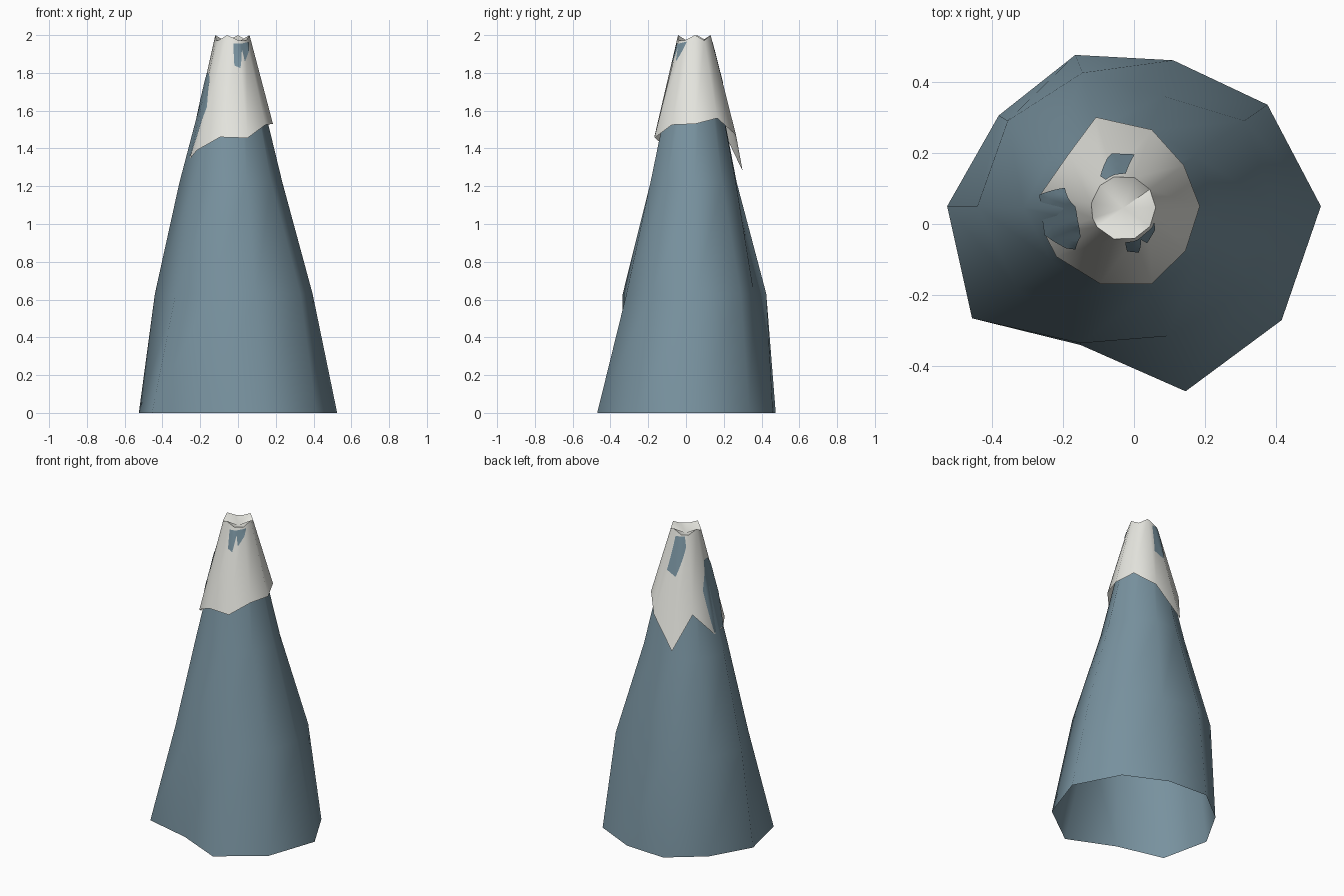
import bpy, bmesh
from math import sin, cos, radians, atan2, pi
from mathutils import Vector
from mathutils.bvhtree import BVHTree

if "Cube" in bpy.data.objects:
    bpy.data.objects.remove(bpy.data.objects["Cube"])

CX, CY = -0.03, 0.045


def material(name, rgb):
    m = bpy.data.materials.new(name)
    m.diffuse_color = (*rgb, 1)
    m.use_nodes = True
    m.node_tree.nodes["Principled BSDF"].inputs["Base Color"].default_value = m.diffuse_color
    return m


ROCK = material("rock", (0.19, 0.29, 0.35))
SNOW = material("snow", (0.80, 0.80, 0.75))


def polar(angle, r, z):
    return Vector((CX + r * cos(angle), CY + r * sin(angle), z))


def finish(bm, name, mat, angle=50):
    me = bpy.data.meshes.new(name)
    bm.to_mesh(me)
    bm.free()
    ob = bpy.data.objects.new(name, me)
    bpy.context.collection.objects.link(ob)
    me.materials.append(mat)
    bpy.ops.object.select_all(action='DESELECT')
    ob.select_set(True)
    bpy.context.view_layer.objects.active = ob
    bpy.ops.object.shade_smooth_by_angle(angle=radians(angle))
    return ob


def loft(rings):
    """Skin a list of equal-length rings, top and bottom left open."""
    bm = bmesh.new()
    rows = [[bm.verts.new(p) for p in ring] for ring in rings]
    for a, b in zip(rows, rows[1:]):
        for i in range(len(a)):
            j = (i + 1) % len(a)
            bm.faces.new((a[j], a[i], b[i], b[j]))
    return bm, rows


# Rock body: irregular ten-sided base, listed clockwise from +x
base = [(.525, .05), (.415, -.27), (.145, -.47), (-.15, -.34), (-.455, -.265),
        (-.525, .05), (-.38, .305), (-.165, .475), (.11, .46), (.375, .335)]
middle = [(.395, .05), (.33, -.18), (.095, -.315), (-.15, -.335), (-.33, -.18),
          (-.44, .05), (-.355, .29), (-.145, .425), (.08, .36), (.31, .29)]
upper = [.265, .255, .245, .245, .25, .28, .25, .235, .23, .25]
rings = [[Vector((x, y, 0)) for x, y in base],
         [Vector((x, y, .63)) for x, y in middle],
         [polar(-i * pi / 5, r, 1.22) for i, r in enumerate(upper)],
         [polar(-i * pi / 5, .084, 1.965) for i in range(10)]]
bm, _ = loft(rings)
finish(bm, "rock_peak", ROCK)

# Snow cap: ragged lower edge drawn up to a narrow jagged rim
edge = [(.185, .05, 1.53), (.145, -.075, 1.525), (.05, -.168, 1.455),
        (-.095, -.168, 1.46), (-.218, -.092, 1.39), (-.25, -.03, 1.35),
        (-.265, .08, 1.35), (-.185, .195, 1.5), (-.107, .30, 1.28),
        (.05, .265, 1.47), (.14, .165, 1.56)]
angles = [atan2(y - CY, x - CX) for x, y, z in edge]
rim = [polar(a, .091, 2.0 if i % 3 == 0 else 1.972) for i, a in enumerate(angles)]
bm, _ = loft([[Vector(p) for p in edge], rim])
tree = BVHTree.FromBMesh(bm)
finish(bm, "snow_cap", SNOW)

# Shallow hollow in the summit
bm = bmesh.new()
ring = [bm.verts.new(p) for p in rim]
mid = bm.verts.new((CX, CY, 1.945))
for i in range(len(ring)):
    bm.faces.new((ring[(i + 1) % len(ring)], ring[i], mid))
finish(bm, "summit_hollow", SNOW, 60)


# Bare rock patches wrapped on the snow, as (degrees, height) outlines
def patch(name, outline):
    bm = bmesh.new()
    bm.faces.new([bm.verts.new((radians(a), z, 0)) for a, z in outline])
    bmesh.ops.triangulate(bm, faces=bm.faces[:])
    bmesh.ops.subdivide_edges(bm, edges=bm.edges[:], cuts=3, use_grid_fill=True)
    for v in bm.verts:
        a, z = v.co.x, v.co.y
        out = Vector((cos(a), sin(a), 0))
        hit = tree.ray_cast(Vector((CX, CY, z)), out)[0]
        r = (hit - Vector((CX, CY, z))).length if hit else .091 + (1.972 - z) * .26
        v.co = polar(a, r + .004, z)
    bmesh.ops.recalc_face_normals(bm, faces=bm.faces[:])
    if sum(f.normal.dot(f.calc_center_median() - Vector((CX, CY, 1.7)))
           for f in bm.faces) < 0:
        bmesh.ops.reverse_faces(bm, faces=bm.faces[:])
    finish(bm, name, ROCK)


patch("left_patch", [(171, 1.36), (161, 1.63), (178, 1.80), (200, 1.80),
                     (214, 1.76), (221, 1.62), (199, 1.36)])
patch("front_patch_a", [(273, 1.955), (275, 1.84), (289, 1.825), (302, 1.955)])
patch("front_patch_b", [(300, 1.92), (304, 1.86), (325, 1.92), (335, 1.965),
                        (300, 1.955)])
patch("back_patch", [(86, 1.96), (78, 1.75), (102, 1.72), (126, 1.90), (122, 1.965)])
